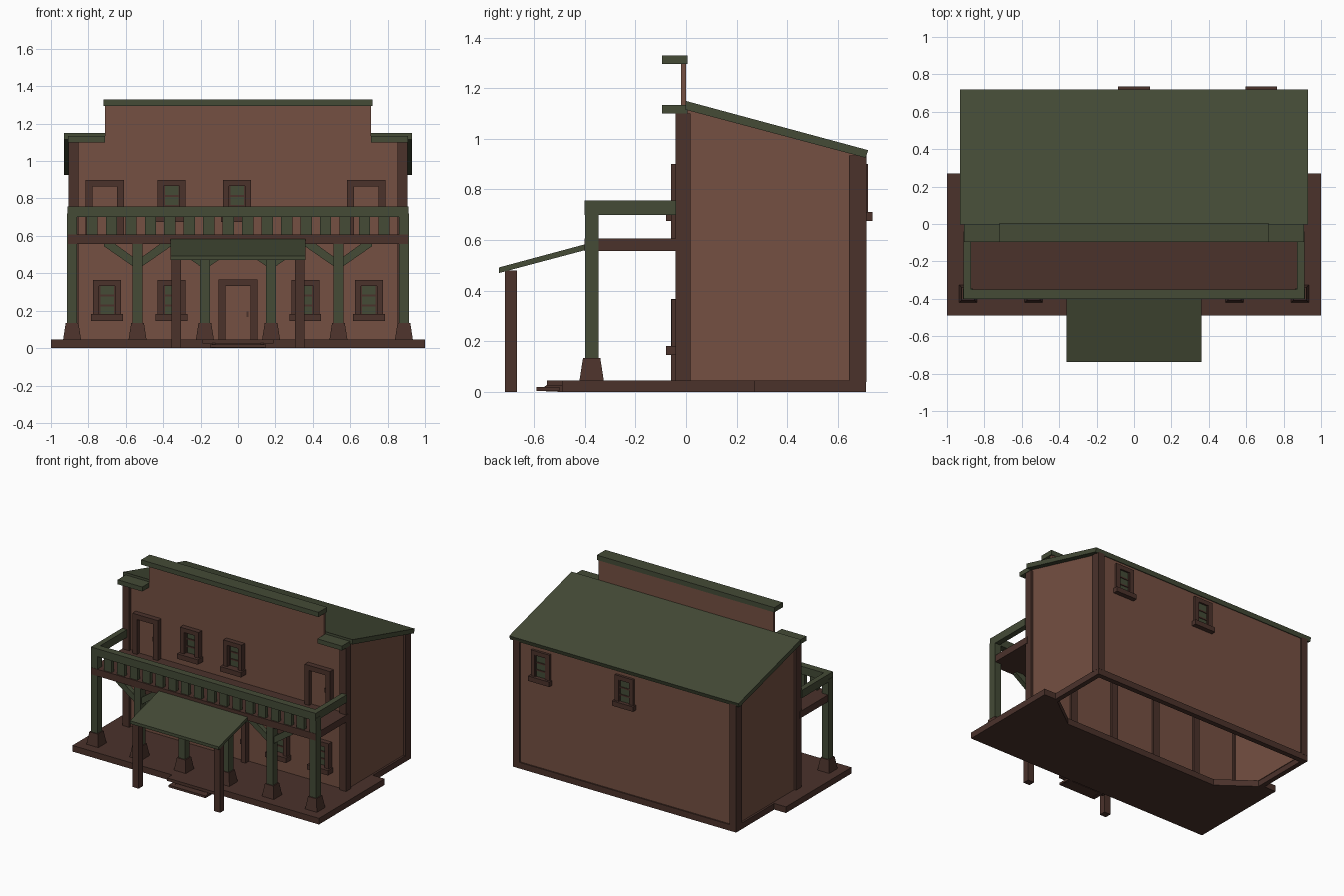
import bpy, bmesh, math
from mathutils import Matrix, Vector

if "Cube" in bpy.data.objects:
    bpy.data.objects.remove(bpy.data.objects["Cube"])


def material(name, rgb):
    m = bpy.data.materials.new(name)
    m.diffuse_color = (*rgb, 1)
    m.use_nodes = True
    m.node_tree.nodes["Principled BSDF"].inputs["Base Color"].default_value = m.diffuse_color
    return m


WALL = material("wall_brown", (0.178, 0.080, 0.054))
DARK = material("dark_timber", (0.070, 0.032, 0.024))
GREEN = material("weathered_green", (0.058, 0.070, 0.037))


def finish(name, bm, mat):
    bmesh.ops.recalc_face_normals(bm, faces=bm.faces)
    me = bpy.data.meshes.new(name)
    bm.to_mesh(me)
    bm.free()
    me.materials.append(mat)
    ob = bpy.data.objects.new(name, me)
    bpy.context.collection.objects.link(ob)
    return ob


def boxes(name, mat, *items):
    """Each item is (x0, x1, y0, y1, z0, z1)."""
    bm = bmesh.new()
    for x0, x1, y0, y1, z0, z1 in items:
        m = (Matrix.Translation(((x0 + x1) / 2, (y0 + y1) / 2, (z0 + z1) / 2))
             @ Matrix.Diagonal((x1 - x0, y1 - y0, z1 - z0, 1)))
        bmesh.ops.create_cube(bm, size=1, matrix=m)
    return finish(name, bm, mat)


def prism(name, mat, pts, axis, a, b):
    """Extrude a 2D outline along an axis from a to b."""
    def place(p, t):
        q = list(p)
        q.insert("xyz".index(axis), t)
        return Vector(q)
    bm = bmesh.new()
    f = bm.faces.new([bm.verts.new(place(p, a)) for p in pts])
    ext = bmesh.ops.extrude_face_region(bm, geom=[f])
    verts = [g for g in ext["geom"] if isinstance(g, bmesh.types.BMVert)]
    bmesh.ops.translate(bm, verts=verts, vec=place((0, 0), b - a))
    return finish(name, bm, mat)


# Boardwalk deck and foundation beams (the house is open underneath)
prism("boardwalk", DARK, [(-1, -.49), (1, -.49), (1, .27), (.9, .27), (.63, .07),
                          (-.63, .07), (-.9, .27), (-1, .27)], "z", 0, .045)
boxes("foundation_beams", DARK, (-.905, .905, .675, .712, 0, .045),
      (.87, .905, 0, .68, 0, .045), (-.905, -.87, 0, .68, 0, .045))
boxes("entry_steps", DARK, (-.19, .19, -.55, -.48, .025, .046),
      (-.15, .15, -.59, -.50, .004, .02))
for s in (-1, 1):
    prism("step_stringer", DARK, [(-.585, .004), (-.49, 0), (-.49, .04), (-.53, .04)],
          "x", s * .14, s * .12)

# Walls: stepped false front, sloping sides and back
prism("false_front", WALL, [(-.9, .02), (.9, .02), (.9, 1.10), (.71, 1.10), (.71, 1.30),
                            (-.71, 1.30), (-.71, 1.10), (-.9, 1.10)], "y", -.02, 0)
for s in (-1, 1):
    prism("side_wall", WALL, [(0, .04), (.70, .04), (.70, .94), (0, 1.125)],
          "x", s * .865, s * .89)
boxes("back_wall", WALL, (-.89, .89, .68, .702, .04, .94))

# Corner posts and inner studs
for s in (-1, 1):
    a, b = sorted((s * .853, s * .906))
    boxes("front_corner_post", DARK, (a, b, -.042, .017, .04, 1.10))
    boxes("back_corner_post", DARK, (a, b, .645, .713, .04, .935))
boxes("inner_studs", DARK, *[(x - .025, x + .025, 0, .017, .04, 1.09)
                             for x in (-.53, -.18, .18, .53)])

# Main roof and parapet caps
prism("main_roof", GREEN, [(-.002, 1.115), (.71, .925), (.72, .955), (-.002, 1.15)],
      "x", -.93, .93)
boxes("parapet_caps", GREEN, (-.72, .72, -.095, .005, 1.295, 1.33),
      (.71, .91, -.095, .005, 1.10, 1.133), (-.91, -.71, -.095, .005, 1.10, 1.133))

# Balcony floor and rails
boxes("balcony_floor", DARK, (-.91, .91, -.402, -.02, .557, .607))
boxes("balcony_rail", GREEN, (-.912, .912, -.402, -.35, .70, .757),
      (.872, .912, -.36, -.04, .70, .757), (-.912, -.872, -.36, -.04, .70, .757))
n = 17
boxes("balusters", GREEN, *[(x - .03, x + .03, -.392, -.362, .60, .71) for x in
                            (-.885 + 1.77 * i / n for i in range(1, n))])

# Porch columns, flared bases and braces
for x in (-.887, -.537, -.177, .177, .537, .887):
    top = .72 if abs(x) > .8 else .565
    boxes("porch_column", GREEN, (x - .027, x + .027, -.40, -.346, .045, top))
    bm = bmesh.new()
    bmesh.ops.create_cone(bm, cap_ends=True, segments=4, radius1=.048 * 2 ** .5,
                          radius2=.034 * 2 ** .5, depth=.09,
                          matrix=Matrix.Translation((x, -.373, .09))
                          @ Matrix.Rotation(math.pi / 4, 4, "Z"))
    finish("column_base", bm, DARK)
    if abs(x) < .8:
        for s in (-1, 1):
            prism("column_brace", GREEN, [(x, .42), (x + s * .18, .545), (x + s * .18, .56),
                                          (x + s * .125, .56), (x, .47)], "y", -.39, -.356)

# Entry canopy
prism("canopy_roof", GREEN, [(-.738, .47), (-.40, .56), (-.40, .583), (-.738, .492)],
      "x", -.36, .36)
for s in (-1, 1):
    a, b = sorted((s * .305, s * .356))
    boxes("canopy_post", DARK, (a, b, -.716, -.668, 0, .48))


def window(x, z0, z1, wall, d):
    """Framed window with sill; d is the outward y direction."""
    def bx(xa, xb, za, zb, out, back=-.005):
        ya, yb = sorted((wall + d * back, wall + d * out))
        return (x + xa, x + xb, ya, yb, za, zb)
    depth, sill = (.037, .06) if d < 0 else (.018, .034)
    boxes("window_frame", DARK, bx(-.075, -.043, z0 + .03, z1, depth),
          bx(.043, .075, z0 + .03, z1, depth), bx(-.045, .045, z1 - .032, z1, depth),
          bx(-.085, .085, z0, z0 + .036, sill))
    boxes("window_pane", GREEN, bx(-.045, .045, z0 + .03, z1 - .03, .006))
    h = z1 - z0 - .06
    boxes("window_slats", DARK, *[bx(-.045, .045, z0 + .03 + h * k - .005,
                                     z0 + .03 + h * k + .005, .011) for k in (.33, .66)],
          bx(-.045, -.036, z0 + .03, z1 - .03, .012), bx(.036, .045, z0 + .03, z1 - .03, .012))


for x in (-.70, -.355, .36, .70):
    window(x, .145, .365, -.02, -1)
for x in (-.355, -.005):
    window(x, .675, .90, -.02, -1)
for x in (0, .68):
    window(x, .675, .90, .702, 1)


def door(x, z0, z1):
    boxes("door_frame", DARK, (x - .103, x - .066, -.06, -.015, z0, z1),
          (x + .066, x + .103, -.06, -.015, z0, z1),
          (x - .07, x + .07, -.06, -.015, z1 - .037, z1))
    boxes("door_leaf", WALL, (x - .067, x + .067, -.032, -.015, z0, z1 - .035))
    boxes("door_handle", DARK, (x + .045, x + .056, -.04, -.03, z0 + .12, z0 + .15))


# Entry door and two balcony doors
door(0, .045, .368)
door(-.712, .605, .90)
door(.686, .605, .90)
